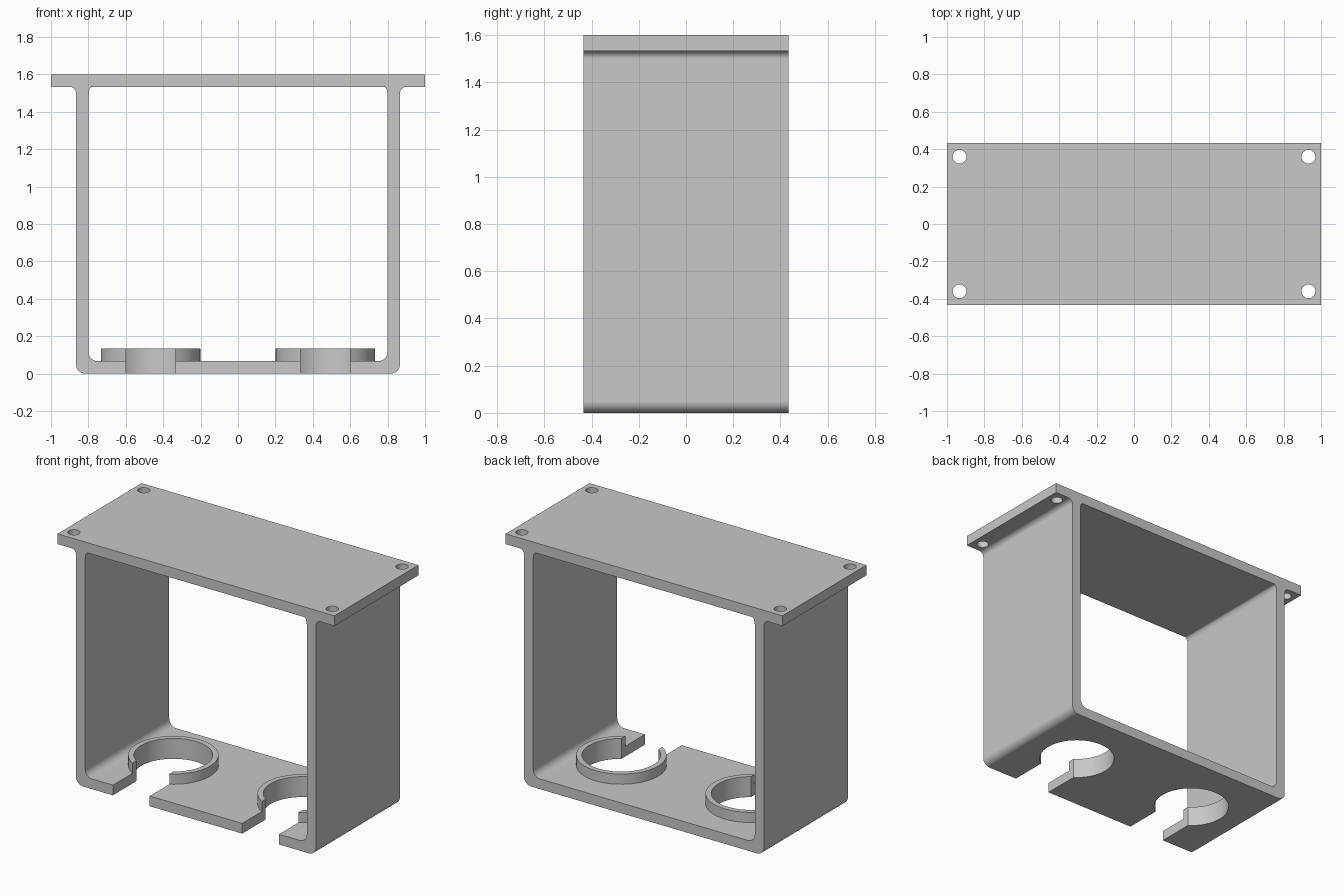
import bpy, bmesh, math

cube = bpy.data.objects.get("Cube")
if cube:
    bpy.data.objects.remove(cube, do_unlink=True)

WALL = 1 / 15
DEPTH = 13 / 30          # half depth in y
HEIGHT = 1.6
OUT_X, IN_X = 0.866, 0.8
RING_X, RING_OUT, RING_IN, SLOT = 0.467, 0.267, 0.233, 0.133

grey = bpy.data.materials.new("light_grey")
grey.use_nodes = True
colour = (0.58, 0.58, 0.58, 1)
grey.diffuse_color = colour
grey.node_tree.nodes["Principled BSDF"].inputs["Base Color"].default_value = colour


def arc(cx, cy, rx, ry, start, end, steps):
    """Points on an elliptical arc, angles in degrees."""
    angles = [math.radians(start + (end - start) * i / steps) for i in range(steps + 1)]
    return [(cx + rx * math.cos(a), cy + ry * math.sin(a)) for a in angles]


def mirrored(half):
    """Close a right-hand profile with its left-hand mirror image."""
    return half + [(-x, z) for x, z in reversed(half)]


def prism(name, points, low, high, along_y=False):
    """Extrude a closed profile along z, or along y for an x-z profile."""
    bm = bmesh.new()
    place = (lambda p: (p[0], low, p[1])) if along_y else (lambda p: (p[0], p[1], low))
    face = bm.faces.new([bm.verts.new(place(p)) for p in points])
    extruded = bmesh.ops.extrude_face_region(bm, geom=[face])["geom"]
    shift = (0, high - low, 0) if along_y else (0, 0, high - low)
    bmesh.ops.translate(bm, vec=shift, verts=[v for v in extruded if isinstance(v, bmesh.types.BMVert)])
    bmesh.ops.recalc_face_normals(bm, faces=bm.faces)
    mesh = bpy.data.meshes.new(name)
    bm.to_mesh(mesh)
    bm.free()
    mesh.materials.append(grey)
    obj = bpy.data.objects.new(name, mesh)
    bpy.context.collection.objects.link(obj)
    return obj


def activate(obj):
    bpy.ops.object.select_all(action='DESELECT')
    obj.select_set(True)
    bpy.context.view_layer.objects.active = obj


def cut(obj, cutter):
    cutter.hide_render = True
    mod = obj.modifiers.new("cut", 'BOOLEAN')
    mod.object, mod.operation, mod.solver = cutter, 'DIFFERENCE', 'EXACT'
    activate(obj)
    bpy.ops.object.modifier_apply(modifier=mod.name)
    bpy.data.objects.remove(cutter, do_unlink=True)


def smooth(obj):
    activate(obj)
    bpy.ops.object.shade_smooth_by_angle(angle=math.radians(30))
    mod = obj.modifiers.new("even_shading", 'WEIGHTED_NORMAL')
    mod.keep_sharp = True


# Bracket frame: rounded bottom, walls and flanged top plate
plate_z = HEIGHT - WALL
r = 0.05
fillet = 0.033
outer = (arc(OUT_X - r, r, r, r, -90, 0, 8)
         + arc(OUT_X + fillet, plate_z - fillet, fillet, fillet, 180, 90, 8)
         + [(1, plate_z), (1, HEIGHT)])
frame = prism("bracket_frame", mirrored(outer), -DEPTH, DEPTH, along_y=True)

# Rectangular opening with filleted corners
inner = (arc(IN_X - r, WALL + r, r, r, -90, 0, 8)
         + arc(IN_X - 0.02, plate_z - 0.04, 0.02, 0.04, 0, 90, 6))
cut(frame, prism("opening_cutter", mirrored(inner), -1, 1, along_y=True))

# Screw holes in the top plate corners
for sx in (-1, 1):
    for sy in (-1, 1):
        hole = arc(sx * 0.933, sy * 0.36, 0.037, 0.037, 0, 345, 23)
        cut(frame, prism("screw_cutter", hole, 1.4, 1.8))

# Open holder rings with front slots through the base
a_in = math.degrees(math.asin(SLOT / RING_IN))
a_out = math.degrees(math.asin(SLOT / RING_OUT))
for side, x in (("left", RING_X), ("right", -RING_X)):
    bore = arc(x, 0, RING_IN, RING_IN, -90 + a_in, 270 - a_in, 48)
    cut(frame, prism("slot_cutter", bore + [(x - SLOT, -1), (x + SLOT, -1)], -0.1, 0.2))
    rim = arc(x, 0, RING_OUT, RING_OUT, 270 - a_out, -90 + a_out, 48)
    smooth(prism(side + "_holder_ring", bore + rim, WALL, 2 * WALL))

smooth(frame)
